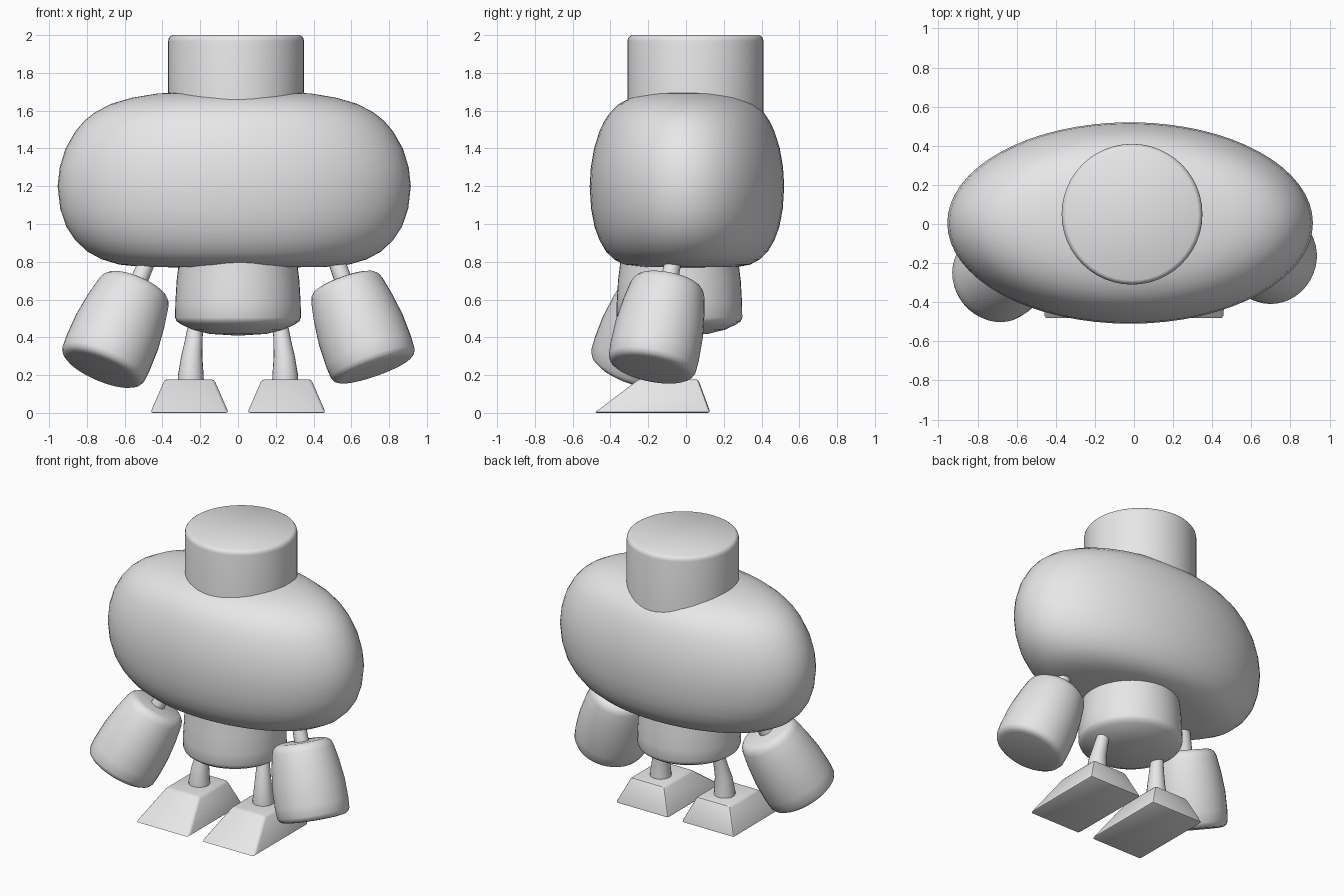
import bpy, bmesh, math
from mathutils import Vector

if "Cube" in bpy.data.objects:
    bpy.data.objects.remove(bpy.data.objects["Cube"])

# One plain grey
grey = bpy.data.materials.new("plain_grey")
grey.use_nodes = True
colour = (0.8, 0.8, 0.8, 1)
grey.diffuse_color = colour
grey.node_tree.nodes["Principled BSDF"].inputs["Base Color"].default_value = colour


def finish(name, bm, angle=35):
    bmesh.ops.recalc_face_normals(bm, faces=bm.faces)
    mesh = bpy.data.meshes.new(name)
    bm.to_mesh(mesh)
    bm.free()
    mesh.materials.append(grey)
    obj = bpy.data.objects.new(name, mesh)
    bpy.context.collection.objects.link(obj)
    bpy.ops.object.select_all(action="DESELECT")
    obj.select_set(True)
    bpy.context.view_layer.objects.active = obj
    bpy.ops.object.shade_smooth_by_angle(angle=math.radians(angle))
    return obj


def loft(name, rings, segments=48, angle=35):
    """Skin circles given as (centre, x radius, y radius, rotation)."""
    bm = bmesh.new()
    loops = []
    for centre, rx, ry, rot in rings:
        loop = []
        for i in range(segments):
            a = math.tau * i / segments
            p = Vector((rx * math.cos(a), ry * math.sin(a), 0))
            if rot:
                p.rotate(rot)
            loop.append(bm.verts.new(Vector(centre) + p))
        loops.append(loop)
    for low, high in zip(loops, loops[1:]):
        for i in range(segments):
            j = (i + 1) % segments
            bm.faces.new((low[i], low[j], high[j], high[i]))
    bm.faces.new(loops[0])
    bm.faces.new(loops[-1])
    return finish(name, bm, angle)


def upright(name, centre, profile, sx=1, sy=1, segments=48, angle=35):
    x, y = centre
    return loft(name, [((x, y, z), r * sx, r * sy, None) for r, z in profile], segments, angle)


def along(name, start, end, profile, segments=40):
    """Turned shape whose profile is (distance fraction, radius)."""
    start, end = Vector(start), Vector(end)
    rot = (end - start).to_track_quat("Z", "Y")
    return loft(name, [(start.lerp(end, t), r, r, rot) for t, r in profile], segments)


# Wide rounded body
upright("body", (-0.02, 0.005), [
    (0.3, 0.77), (0.52, 0.773), (0.65, 0.785), (0.75, 0.813), (0.83, 0.853), (0.9, 0.915),
    (0.95, 0.985), (0.985, 1.08), (1, 1.2), (0.988, 1.3), (0.955, 1.4), (0.9, 1.49),
    (0.85, 1.545), (0.79, 1.59), (0.7, 1.635), (0.58, 1.668), (0.44, 1.69), (0.25, 1.704),
    (0.02, 1.71)], 0.935, 0.515, 64, 60)

# Drum shaped head with a softened rim
upright("head", (-0.01, 0.05), [
    (0.36, 1.4), (0.36, 1.968), (0.357, 1.982), (0.349, 1.993), (0.338, 2.0)], segments=48)

# Pelvis with a domed underside
upright("pelvis", (0, -0.035), [
    (0.02, 0.41), (0.15, 0.418), (0.24, 0.44), (0.3, 0.468), (0.325, 0.485), (0.333, 0.505),
    (0.332, 0.58), (0.325, 0.7), (0.315, 0.78), (0.31, 0.9)])

# Barrel forearms on thin rods, each swung a little differently
barrel = [(0, 0.15), (0.015, 0.172), (0.05, 0.19), (0.1, 0.2), (0.3, 0.22), (0.55, 0.236),
          (0.8, 0.239), (0.93, 0.235), (0.97, 0.225), (0.992, 0.208), (1, 0.185)]
rod = [(-0.5, 0.042), (0.1, 0.048)]
for side, top, bottom in (("left", (0.56, -0.09, 0.695), (0.725, -0.185, 0.23)),
                          ("right", (-0.535, -0.13, 0.675), (-0.725, -0.29, 0.23))):
    along(side + "_forearm", top, bottom, barrel)
    along(side + "_upper_arm", top, bottom, rod, 16)

for side, s in (("left", 1), ("right", -1)):
    # Tapered, slightly curved leg
    loft(side + "_leg", [
        ((s * 0.25, -0.075, 0.15), 0.07, 0.07, None),
        ((s * 0.25, -0.075, 0.2), 0.068, 0.068, None),
        ((s * 0.245, -0.07, 0.3), 0.056, 0.056, None),
        ((s * 0.235, -0.055, 0.38), 0.047, 0.047, None),
        ((s * 0.22, -0.03, 0.5), 0.038, 0.038, None)], 20)

    # Wedge foot with a long sloping toe
    bm = bmesh.new()
    bmesh.ops.create_cube(bm, size=2)
    for v in bm.verts:
        top, back = v.co.z > 0, v.co.y > 0
        half = 0.13 if top else 0.208
        y = (0.065 if back else -0.25) if top else (0.13 if back else -0.485)
        v.co = (s * 0.257 + v.co.x * half, y, 0.178 if top else 0)
    bmesh.ops.bevel(bm, geom=bm.edges[:], offset=0.015, segments=2, affect="EDGES", profile=0.5)
    finish(side + "_foot", bm, 30)
